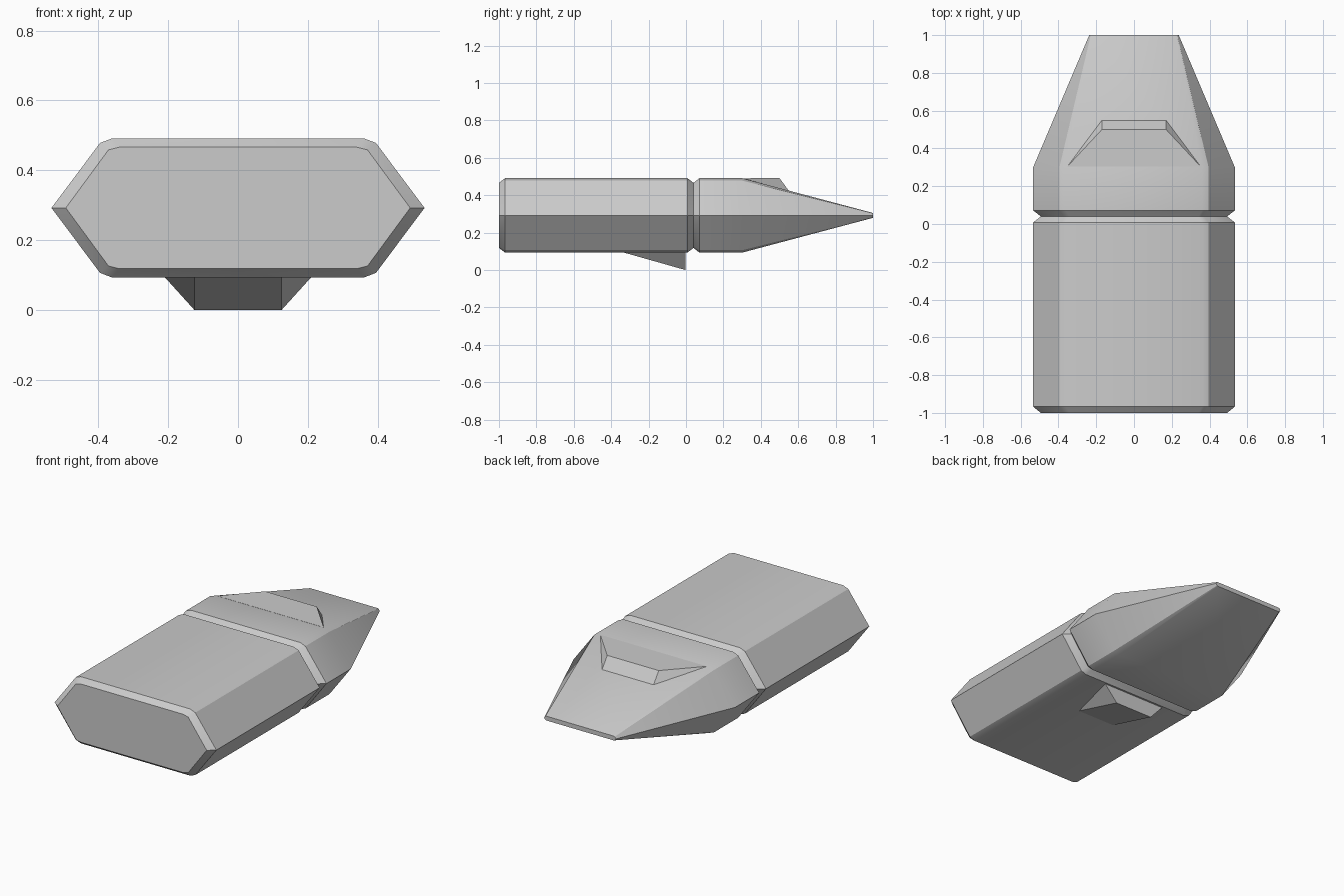
import bpy, bmesh

if "Cube" in bpy.data.objects:
    bpy.data.objects.remove(bpy.data.objects["Cube"])

MID_Z = 0.292


def finish(bm, name):
    bmesh.ops.recalc_face_normals(bm, faces=bm.faces)
    mesh = bpy.data.meshes.new(name)
    bm.to_mesh(mesh)
    bm.free()
    obj = bpy.data.objects.new(name, mesh)
    bpy.context.collection.objects.link(obj)
    return obj


def smooth(obj):
    bpy.ops.object.select_all(action='DESELECT')
    obj.select_set(True)
    bpy.context.view_layer.objects.active = obj
    bpy.ops.object.shade_smooth_by_angle(angle=0.5)


def loft(name, sections):
    """Skin a symmetric ten-sided profile along y; each section is (y, quarter profile)."""
    bm = bmesh.new()
    rings = []
    for y, (side, low, high) in sections:
        right = [(low[0], -low[1]), side, low, high]
        right.insert(0, (high[0], -high[1]))
        pts = right + [(-x, z) for x, z in reversed(right)]
        rings.append([bm.verts.new((x, y, MID_Z + z)) for x, z in pts])
    for a, b in zip(rings, rings[1:]):
        for i in range(len(a)):
            j = (i + 1) % len(a)
            bm.faces.new((a[i], a[j], b[j], b[i]))
    bm.faces.new(rings[0])
    bm.faces.new(rings[-1])
    obj = finish(bm, name)
    smooth(obj)
    return obj


def hull(name, half_points):
    """Convex solid from points mirrored across x."""
    bm = bmesh.new()
    for x, y, z in half_points:
        for s in (1, -1):
            bm.verts.new((x * s, y, z))
    res = bmesh.ops.convex_hull(bm, input=bm.verts)
    bmesh.ops.delete(bm, geom=list({v for v in res['geom_interior']
                                    if isinstance(v, bmesh.types.BMVert)}), context='VERTS')
    bmesh.ops.dissolve_limit(bm, angle_limit=0.01, verts=bm.verts, edges=bm.edges)
    return finish(bm, name)


# Quarter profiles: side point, corner point, top point
full = ((0.534, 0), (0.395, 0.186), (0.361, 0.199))
inset = ((0.493, 0), (0.371, 0.166), (0.340, 0.174))
tip = ((0.237, 0), (0.229, 0.011), (0.222, 0.013))

# Main case with chamfered ends
loft("case_body", [(-1, inset), (-0.967, full), (0.008, full), (0.04, inset)])

# Tapered cap, separated from the case by a V groove
loft("tapered_cap", [(0.04, inset), (0.072, full), (0.3, full), (1, tip)])

# Raised ledge that runs out of the cap's flat top
hull("cap_ledge", [(0.352, 0.305, 0.4905), (0.17, 0.5, 0.491),
                   (0.17, 0.55, 0.4235), (0.17, 0.32, 0.40)])

# Wedge catch under the case
hull("bottom_catch", [(0.125, -0.335, 0.094), (0.21, -0.003, 0.094), (0.125, -0.003, 0.0),
                      (0.125, -0.3, 0.12), (0.2, -0.003, 0.12)])
